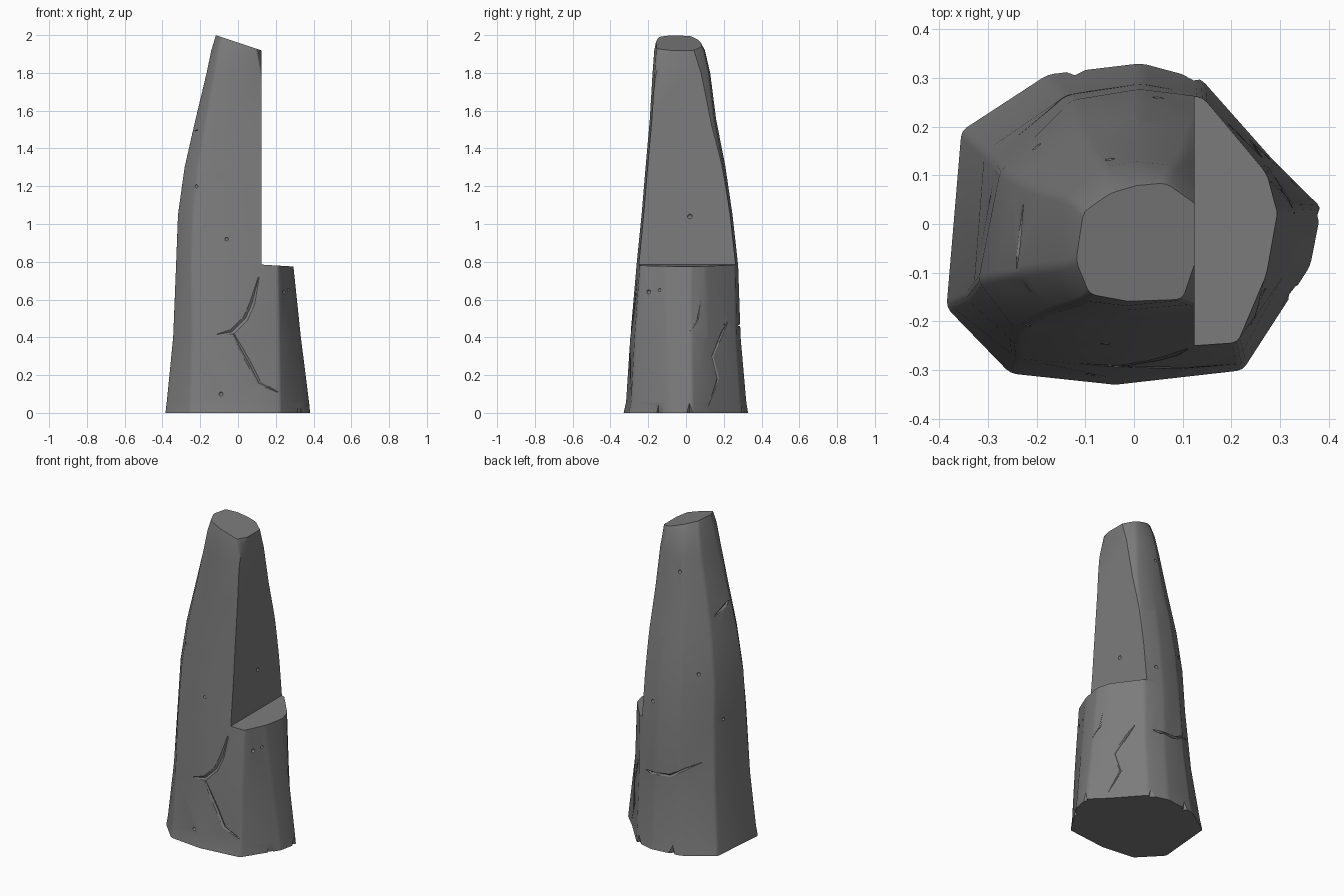
import bpy, bmesh, math
from mathutils import Vector
from mathutils.bvhtree import BVHTree

if "Cube" in bpy.data.objects:
    bpy.data.objects.remove(bpy.data.objects["Cube"])

stone = bpy.data.materials.new("grey stone")
stone.use_nodes = True
GREY = (0.2, 0.2, 0.2, 1)
stone.diffuse_color = GREY
stone.node_tree.nodes["Principled BSDF"].inputs["Base Color"].default_value = GREY


def make_object(name, bm):
    bmesh.ops.recalc_face_normals(bm, faces=bm.faces)
    mesh = bpy.data.meshes.new(name)
    bm.to_mesh(mesh)
    bm.free()
    mesh.materials.append(stone)
    obj = bpy.data.objects.new(name, mesh)
    bpy.context.collection.objects.link(obj)
    return obj


def carve(target, cutter):
    """Subtract the cutter from the target, then discard it."""
    cutter.hide_render = True
    mod = target.modifiers.new("carve", 'BOOLEAN')
    mod.operation, mod.solver, mod.object = 'DIFFERENCE', 'EXACT', cutter
    bpy.context.view_layer.objects.active = target
    bpy.ops.object.modifier_apply(modifier=mod.name)
    bpy.data.objects.remove(cutter)


def loft(rings):
    bm = bmesh.new()
    loops = [[bm.verts.new(p) for p in ring] for ring in rings]
    n = len(loops[0])
    for a, b in zip(loops, loops[1:]):
        for i in range(n):
            bm.faces.new((a[i], a[(i + 1) % n], b[(i + 1) % n], b[i]))
    bm.faces.new(loops[0][::-1])
    bm.faces.new(loops[-1])
    bmesh.ops.recalc_face_normals(bm, faces=bm.faces)
    return bm


# Outlines of the foot and the shaft as fractions of the half widths
foot = [(-1, -.52), (-.66, -.93), (-.1, -1), (.58, -.91), (.94, -.26), (1, .1),
        (.74, .4), (.36, .9), (.04, 1), (-.46, .93), (-.92, .58)]
shaft = [(-1, -.5), (-.75, -.94), (-.1, -1), (.72, -.93), (.92, -.4), (1, .1),
         (.92, .38), (.48, .94), (.04, 1), (-.38, .92), (-.86, .44)]
# Height, left, right, front, back
levels = [(0, -.385, .385, -.33, .33), (.06, -.378, .378, -.317, .32),
          (.4, -.345, .335, -.295, .29), (.78, -.33, .295, -.262, .277),
          (1.05, -.32, .28, -.235, .247), (1.3, -.285, .25, -.214, .21),
          (1.55, -.228, .215, -.192, .16), (1.8, -.168, .17, -.177, .128),
          (1.92, -.143, .14, -.168, .1), (2.03, -.11, .11, -.145, .04)]


def ring(z, left, right, front, back):
    t = min(z / .78, 1)
    mix = [Vector(a).lerp(Vector(b), t) for a, b in zip(foot, shaft)]
    return [((right if u > 0 else -left) * u, (back if v > 0 else -front) * v, z)
            for u, v in mix]


bm = loft([ring(*level) for level in levels])

# Worn upright edges
worn = [e for e in bm.edges if abs(e.verts[0].co.z - e.verts[1].co.z) > .01
        and e.calc_face_angle() > math.radians(14)]
bmesh.ops.bevel(bm, geom=worn, offset=.012, segments=2, profile=.5, affect='EDGES')

# Slanted tip
bmesh.ops.bisect_plane(bm, geom=bm.verts[:] + bm.edges[:] + bm.faces[:],
                       plane_co=(-.12, 0, 2), plane_no=(.33, 0, 1), clear_outer=True)
bmesh.ops.holes_fill(bm, edges=[e for e in bm.edges if e.is_boundary])
rock = make_object("standing_stone", bm)

# Step cut out of one side, with a slightly falling ledge
bm = bmesh.new()
bmesh.ops.create_cube(bm, size=2)
for v in bm.verts:
    v.co.x = .124 if v.co.x < 0 else .8
    v.co.z = 2.5 if v.co.z > 0 else (.785 if v.co.x < .5 else .745)
carve(rock, make_object("step_cutter", bm))

bm = bmesh.new()
bm.from_mesh(rock.data)
surface = BVHTree.FromBMesh(bm)
bm.free()

# Each side maps (across, height) to a ray that meets the surface
SIDES = {"front": lambda a, z: ((a, -2, z), (0, 1, 0)), "back": lambda a, z: ((a, 2, z), (0, -1, 0)),
         "left": lambda a, z: ((2, a, z), (-1, 0, 0)), "right": lambda a, z: ((-2, a, z), (1, 0, 0))}


def on_surface(side, a, z):
    origin, direction = SIDES[side](a, z)
    return surface.ray_cast(Vector(origin), Vector(direction))[:2]


def crack(side, path, width):
    """Tapered groove that follows a path over the surface."""
    hits = [on_surface(side, *p) for p in path]
    rings = []
    for i, (p, normal) in enumerate(hits):
        along = (hits[min(i + 1, len(hits) - 1)][0] - hits[max(i - 1, 0)][0]).normalized()
        across = along.cross(normal).normalized()
        w = width * (.2 if i in (0, len(hits) - 1) else 1)
        rings.append([p + across * w, p + normal * w * 2, p - across * w, p - normal * w * .7])
    carve(rock, make_object("crack_cutter", loft(rings)))


def pit(side, a, z, size):
    hit, normal = on_surface(side, a, z)
    bm = bmesh.new()
    bmesh.ops.create_icosphere(bm, subdivisions=2, radius=size)
    bmesh.ops.translate(bm, vec=hit + normal * size * .4, verts=bm.verts)
    carve(rock, make_object("pit_cutter", bm))


crack("front", [(.11, .72), (.075, .58), (.04, .5), (-.03, .43), (-.11, .415)], .014)
crack("front", [(-.035, .44), (.02, .33), (.06, .26), (.11, .16), (.21, .11)], .011)
crack("left", [(.22, .48), (.19, .42), (.14, .3), (.17, .18), (.12, .04)], .008)
crack("left", [(.02, .43), (.06, .49), (.08, .64)], .006)
crack("back", [(.2, .47), (.05, .46), (-.08, .47), (-.16, .52), (-.24, .56)], .009)
crack("right", [(-.14, 1.5), (-.06, 1.47), (.04, 1.43)], .012)

for spot in [("front", -.06, .92, .011), ("front", .24, .64, .012), ("front", -.09, .1, .012),
             ("front", -.22, 1.2, .01), ("left", .02, 1.04, .014), ("left", -.14, .65, .01),
             ("back", -.05, 1.7, .011), ("back", .05, .9, .013), ("back", -.2, 1.1, .012),
             ("right", .05, .8, .012)]:
    pit(*spot)

# Chips along the foot
for side, a in [("left", -.14), ("left", .02), ("back", .12), ("back", -.12)]:
    hit, normal = on_surface(side, a, .03)
    bm = bmesh.new()
    bmesh.ops.create_cone(bm, segments=4, radius1=.03, radius2=.004, depth=.12, cap_ends=True)
    bmesh.ops.translate(bm, vec=hit + normal * .01, verts=bm.verts)
    carve(rock, make_object("chip_cutter", bm))

# Smooth worn rock with crisp breaks
bpy.ops.object.select_all(action='DESELECT')
rock.select_set(True)
bpy.context.view_layer.objects.active = rock
bpy.ops.object.shade_smooth_by_angle(angle=math.radians(28))
